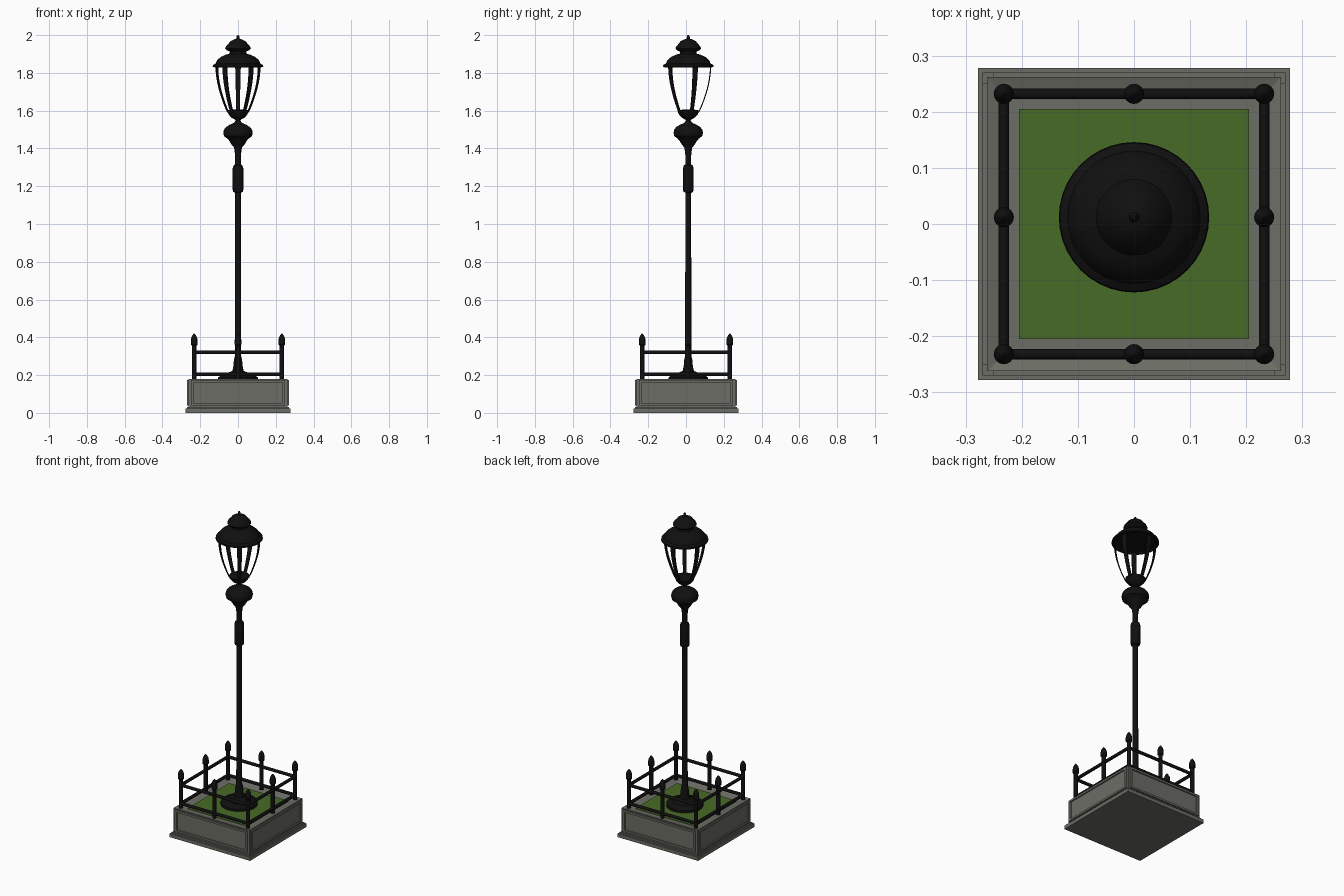
import bpy, bmesh, math
from mathutils import Matrix, Vector

if "Cube" in bpy.data.objects:
    bpy.data.objects.remove(bpy.data.objects["Cube"])


def material(name, rgb):
    m = bpy.data.materials.new(name)
    m.diffuse_color = (*rgb, 1)
    m.use_nodes = True
    m.node_tree.nodes["Principled BSDF"].inputs["Base Color"].default_value = m.diffuse_color
    return m


IRON = material("black iron", (0.005, 0.005, 0.005))
STONE = material("grey stone", (0.15, 0.153, 0.13))
GRASS = material("grass green", (0.065, 0.145, 0.02))
LAMP_Y = 0.012


def finish(bm, name, mat, smooth=False):
    bmesh.ops.recalc_face_normals(bm, faces=bm.faces)
    me = bpy.data.meshes.new(name)
    bm.to_mesh(me)
    bm.free()
    me.materials.append(mat)
    ob = bpy.data.objects.new(name, me)
    bpy.context.collection.objects.link(ob)
    if smooth:
        bpy.ops.object.select_all(action='DESELECT')
        ob.select_set(True)
        bpy.context.view_layer.objects.active = ob
        bpy.ops.object.shade_smooth_by_angle(angle=math.radians(35))
    return ob


def add_box(bm, lo, hi):
    lo, hi = Vector(lo), Vector(hi)
    mat = Matrix.Translation((lo + hi) / 2) @ Matrix.Diagonal((*(hi - lo), 1))
    return bmesh.ops.create_cube(bm, size=1, matrix=mat)["verts"]


def lathe(name, profile, pos, mat, sides=32):
    bm = bmesh.new()
    rings = []
    for r, z in profile:
        rings.append([bm.verts.new((pos[0] + r * math.cos(2 * math.pi * i / sides),
                                    pos[1] + r * math.sin(2 * math.pi * i / sides), z))
                      for i in range(sides)])
    for a, b in zip(rings, rings[1:]):
        for i in range(sides):
            j = (i + 1) % sides
            bm.faces.new((a[i], a[j], b[j], b[i]))
    bm.faces.new(rings[0])
    bm.faces.new(rings[-1])
    return finish(bm, name, mat, True)


def rod(name, a, b, r, mat):
    a, b = Vector(a), Vector(b)
    d = b - a
    bm = bmesh.new()
    m = Matrix.Translation((a + b) / 2) @ d.to_track_quat('Z', 'Y').to_matrix().to_4x4()
    bmesh.ops.create_cone(bm, cap_ends=True, segments=16, radius1=r, radius2=r,
                          depth=d.length, matrix=m)
    return finish(bm, name, mat, True)


# Stone planter: plinth, step, hollow-topped body
bm = bmesh.new()
add_box(bm, (-.278, -.278, 0), (.278, .278, .022))
add_box(bm, (-.27, -.27, .022), (.27, .27, .03))
add_box(bm, (-.262, -.262, .03), (.262, .262, .18))
bm.faces.ensure_lookup_table()
top = max(bm.faces, key=lambda f: f.calc_center_median().z)
bmesh.ops.inset_region(bm, faces=[top], thickness=.057)
bmesh.ops.translate(bm, verts=top.verts, vec=(0, 0, -.012))
finish(bm, "planter_base", STONE)

# Raised panel frame on every side of the planter
bm = bmesh.new()
for k in range(4):
    vs = []
    for lo, hi in (((-.25, .04), (.25, .052)), ((-.25, .162), (.25, .174)),
                   ((-.25, .052), (-.236, .162)), ((.236, .052), (.25, .162))):
        vs += add_box(bm, (lo[0], -.27, lo[1]), (hi[0], -.258, hi[1]))
    bmesh.ops.rotate(bm, verts=vs, cent=(0, 0, 0),
                     matrix=Matrix.Rotation(k * math.pi / 2, 3, 'Z'))
finish(bm, "panel_frames", STONE)

# Lawn
bm = bmesh.new()
add_box(bm, (-.205, -.205, .16), (.205, .205, .172))
finish(bm, "lawn", GRASS)

# Fence posts with pointed finials
F = .232
post = [(.012, .178), (.012, .355), (.018, .362), (.018, .385), (.015, .4),
        (.008, .413), (.002, .42)]
for i, (x, y) in enumerate([(-F, -F), (0, -F), (F, -F), (F, LAMP_Y), (F, F), (0, F),
                            (-F, F), (-F, LAMP_Y)]):
    lathe(f"fence_post_{i}", post, (x, y), IRON, 16)

# Fence rails
corners = [(-F, -F), (F, -F), (F, F), (-F, F)]
for z in (.205, .32):
    for i in range(4):
        rod(f"fence_rail_{i}", (*corners[i], z), (*corners[(i + 1) % 4], z), .0095, IRON)

# Lamp pole: foot, shaft, sleeve and turned bulb
lathe("lamp_pole", [
    (.105, .165), (.105, .187), (.095, .195), (.065, .2), (.055, .212), (.03, .222),
    (.024, .25), (.022, .28), (.017, .3), (.015, 1.165), (.025, 1.17), (.028, 1.18),
    (.028, 1.295), (.024, 1.31), (.015, 1.315), (.015, 1.36), (.018, 1.385),
    (.021, 1.405), (.034, 1.42), (.046, 1.44), (.056, 1.452), (.074, 1.465),
    (.078, 1.483), (.074, 1.5), (.064, 1.513), (.045, 1.525), (.022, 1.535),
    (.01, 1.55)], (0, LAMP_Y), IRON)

# Cup under the lantern
lathe("lantern_cup", [
    (.01, 1.54), (.016, 1.553), (.035, 1.563), (.05, 1.58), (.057, 1.6),
    (.045, 1.604), (.02, 1.606)], (0, LAMP_Y), IRON)

# Five curved flat ribs of the lantern cage, one at the back
bm = bmesh.new()
for k in range(5):
    ang = math.pi / 2 + k * 2 * math.pi / 5
    out = Vector((math.cos(ang), math.sin(ang), 0))
    tan = Vector((-out.y, out.x, 0))
    rings = []
    for i in range(11):
        t = i / 10
        r = .054 + .064 * math.sin(t * math.pi / 2) ** 0.9
        c = Vector((0, LAMP_Y, 1.59 + .25 * t)) + out * r
        w = .009 + .006 * t
        rings.append([bm.verts.new(c + tan * (a * w) + out * (b * .003))
                      for a, b in ((-1, -1), (1, -1), (1, 1), (-1, 1))])
    for a, b in zip(rings, rings[1:]):
        for i in range(4):
            j = (i + 1) % 4
            bm.faces.new((a[i], a[j], b[j], b[i]))
    bm.faces.new(rings[0])
    bm.faces.new(rings[-1])
finish(bm, "lantern_ribs", IRON, True)

# Lantern roof with crown and spike
lathe("lantern_roof", [
    (.115, 1.838), (.122, 1.829), (.134, 1.832), (.132, 1.842), (.118, 1.85), (.11, 1.868),
    (.09, 1.885), (.065, 1.896), (.045, 1.902), (.043, 1.912), (.06, 1.92),
    (.068, 1.93), (.062, 1.942), (.052, 1.953), (.04, 1.968), (.022, 1.977),
    (.009, 1.981), (.007, 1.995), (.003, 2.0)], (0, LAMP_Y), IRON, 40)
